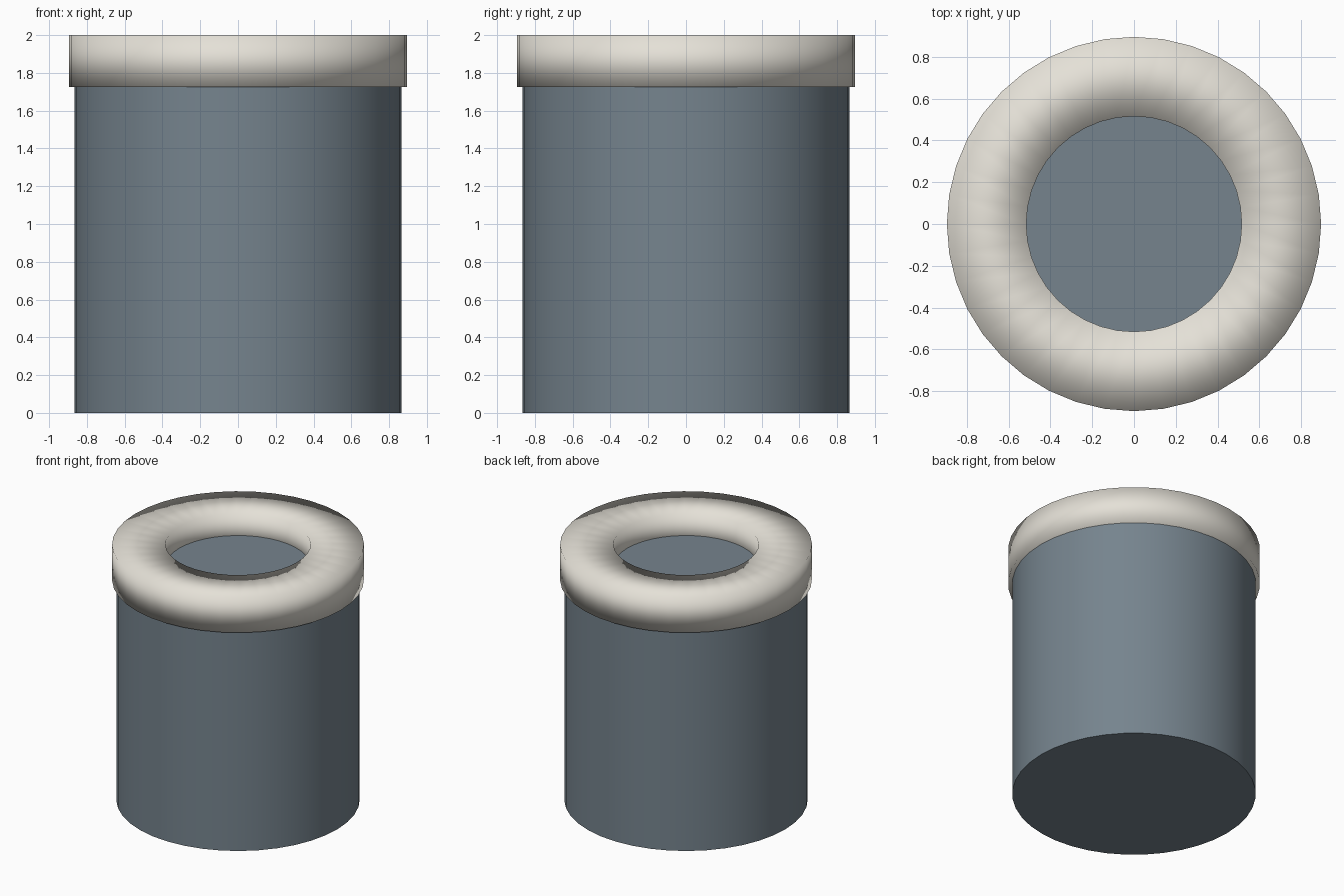
import bpy
import bmesh
import math

cube = bpy.data.objects.get("Cube")
if cube:
    bpy.data.objects.remove(cube, do_unlink=True)

SEGMENTS = 40


def material(name, colour):
    mat = bpy.data.materials.new(name)
    mat.use_nodes = True
    mat.diffuse_color = (*colour, 1)
    bsdf = next(n for n in mat.node_tree.nodes if n.type == "BSDF_PRINCIPLED")
    bsdf.inputs["Base Color"].default_value = (*colour, 1)
    return mat


def lathe(name, profile, mat):
    """Revolve a closed (radius, height) profile around the z axis."""
    bm = bmesh.new()
    verts = [bm.verts.new((r, 0, z)) for r, z in profile]
    edges = [bm.edges.new((a, b)) for a, b in zip(verts, verts[1:] + verts[:1])]
    bmesh.ops.spin(bm, geom=verts + edges, axis=(0, 0, 1), cent=(0, 0, 0),
                   angle=math.tau, steps=SEGMENTS, use_merge=True)
    bmesh.ops.remove_doubles(bm, verts=bm.verts, dist=0.0001)
    bmesh.ops.recalc_face_normals(bm, faces=bm.faces)
    for face in bm.faces:
        face.smooth = True
    mesh = bpy.data.meshes.new(name)
    bm.to_mesh(mesh)
    bm.free()
    mesh.materials.append(mat)
    obj = bpy.data.objects.new(name, mesh)
    bpy.context.collection.objects.link(obj)
    return obj


slate = material("slate grey", (0.18, 0.23, 0.27))
cream = material("warm off white", (0.78, 0.75, 0.68))

# Solid drum with smooth sides and flat caps
bpy.ops.mesh.primitive_cylinder_add(vertices=SEGMENTS, radius=0.865, depth=1.83,
                                    location=(0, 0, 0.915))
drum = bpy.context.object
drum.name = "drum_body"
drum.data.materials.append(slate)
bpy.ops.object.shade_smooth_by_angle(angle=math.radians(40))

# Soft-shaded square ring around the rim
lathe("rim_ring", [(0.515, 1.725), (0.895, 1.725), (0.895, 2.0), (0.515, 2.0)], cream)
